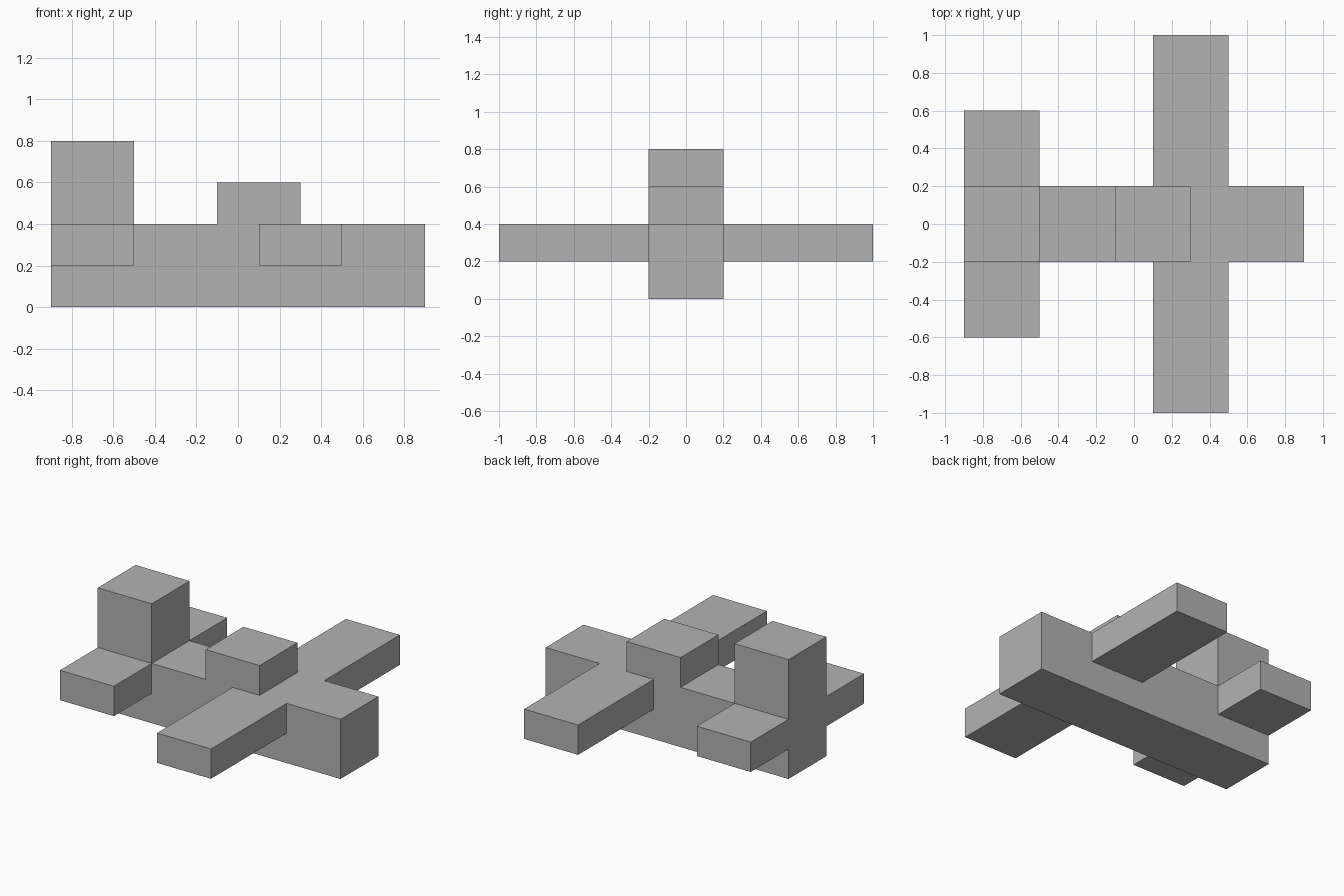
import bpy
import bmesh
from mathutils import Matrix, Vector

cube = bpy.data.objects.get("Cube")
if cube:
    bpy.data.objects.remove(cube, do_unlink=True)

# Single plain grey
grey = bpy.data.materials.new("plain_grey")
grey.use_nodes = True
colour = (0.45, 0.45, 0.45, 1)
grey.diffuse_color = colour
grey.node_tree.nodes["Principled BSDF"].inputs["Base Color"].default_value = colour


def block(name, low, high, mirrored=False):
    """Box between two corners, optionally mirrored across the centre line."""
    low, high = Vector(low), Vector(high)
    bm = bmesh.new()
    place = Matrix.Translation((low + high) / 2) @ Matrix.Diagonal((*(high - low), 1))
    bmesh.ops.create_cube(bm, size=1, matrix=place)
    mesh = bpy.data.meshes.new(name)
    bm.to_mesh(mesh)
    bm.free()
    mesh.materials.append(grey)
    obj = bpy.data.objects.new(name, mesh)
    bpy.context.collection.objects.link(obj)
    if mirrored:
        mirror = obj.modifiers.new("mirror", "MIRROR")
        mirror.use_axis = (False, True, False)
    return obj


# Body with the nose at +x
block("fuselage", (-0.9, -0.2, 0), (0.9, 0.2, 0.4))

# Blocks on top of the body
block("cockpit", (-0.1, -0.2, 0.4), (0.3, 0.2, 0.6))
block("tail_fin", (-0.9, -0.2, 0.4), (-0.5, 0.2, 0.8))

# Side planes, butted against the body and flush with its top
block("wings", (0.1, 0.2, 0.2), (0.5, 1, 0.4), mirrored=True)
block("tailplanes", (-0.9, 0.2, 0.2), (-0.5, 0.6, 0.4), mirrored=True)
